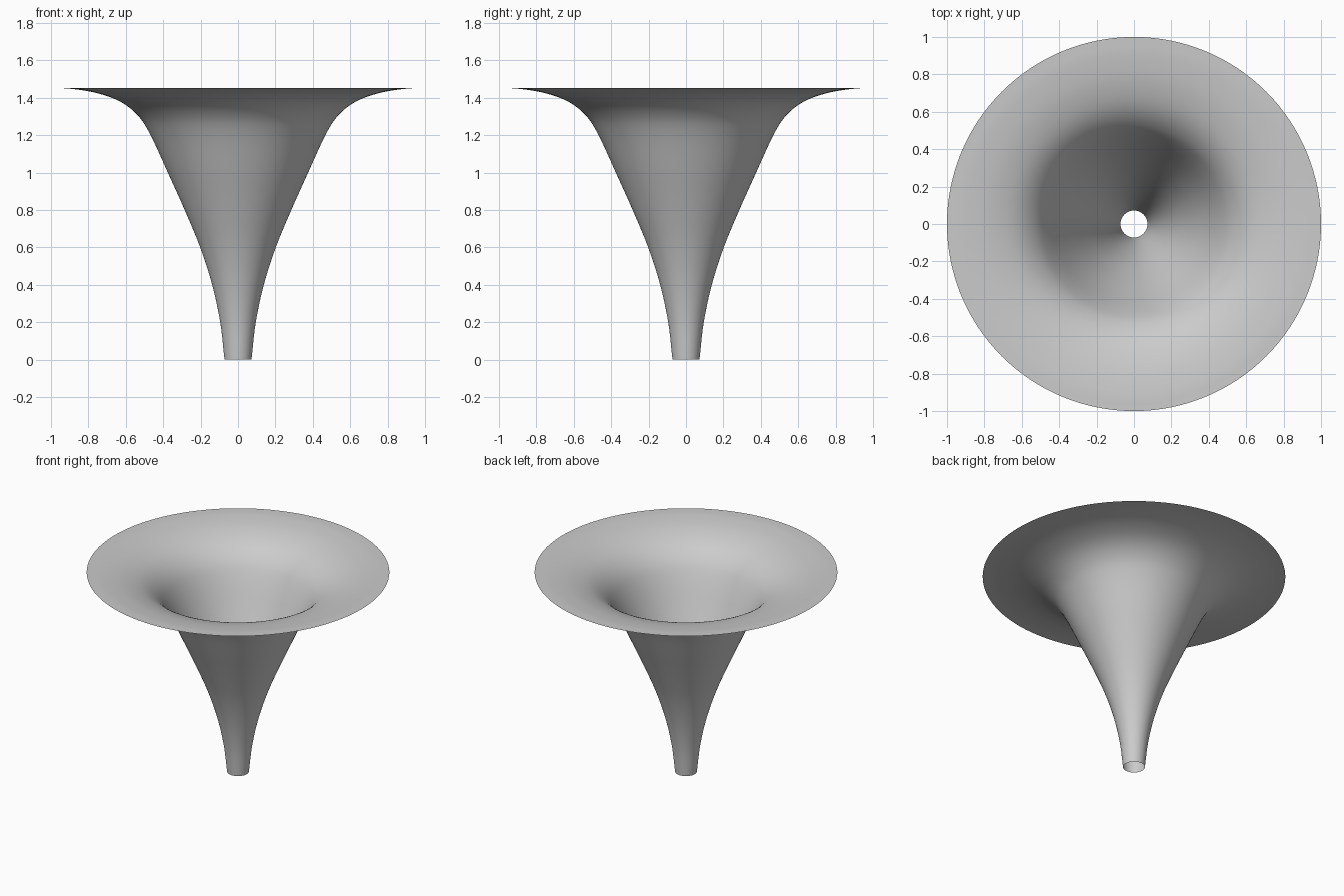
import bpy, bmesh, math
from mathutils import Vector

cube = bpy.data.objects.get("Cube")
if cube:
    bpy.data.objects.remove(cube, do_unlink=True)

# Plain grey material
grey = bpy.data.materials.new("plain_grey")
grey.use_nodes = True
colour = (0.6, 0.6, 0.6, 1)
grey.diffuse_color = colour
grey.node_tree.nodes["Principled BSDF"].inputs["Base Color"].default_value = colour

# Profile control points: radius, height from spout to rim
PROFILE = [(0.072, 0), (0.095, 0.2), (0.138, 0.4), (0.202, 0.6), (0.285, 0.8),
           (0.375, 1.0), (0.467, 1.2), (0.535, 1.305), (0.63, 1.38),
           (0.76, 1.427), (0.9, 1.449), (1.0, 1.453)]
SEGMENTS = 128
STEPS = 5


def smooth_profile(points, steps):
    """Catmull-Rom curve through the points."""
    p = [Vector(q) for q in points]
    p = [2 * p[0] - p[1]] + p + [2 * p[-1] - p[-2]]
    curve = []
    for a, b, c, d in zip(p, p[1:], p[2:], p[3:]):
        for i in range(steps):
            t = i / steps
            curve.append(0.5 * (2 * b + (c - a) * t + (2 * a - 5 * b + 4 * c - d) * t**2
                                + (3 * b - a - 3 * c + d) * t**3))
    return curve + [p[-2]]


# Flared funnel: open, thin surface spun around the vertical axis
bm = bmesh.new()
verts = [bm.verts.new((r, 0, z)) for r, z in smooth_profile(PROFILE, STEPS)]
edges = [bm.edges.new(pair) for pair in zip(verts, verts[1:])]
bmesh.ops.spin(bm, geom=verts + edges, cent=(0, 0, 0), axis=(0, 0, 1),
               angle=math.tau, steps=SEGMENTS, use_merge=True)
bmesh.ops.remove_doubles(bm, verts=bm.verts, dist=0.0001)
bmesh.ops.recalc_face_normals(bm, faces=bm.faces)
for face in bm.faces:
    face.smooth = True

mesh = bpy.data.meshes.new("flared_funnel")
bm.to_mesh(mesh)
bm.free()
mesh.materials.append(grey)
funnel = bpy.data.objects.new("flared_funnel", mesh)
bpy.context.collection.objects.link(funnel)
